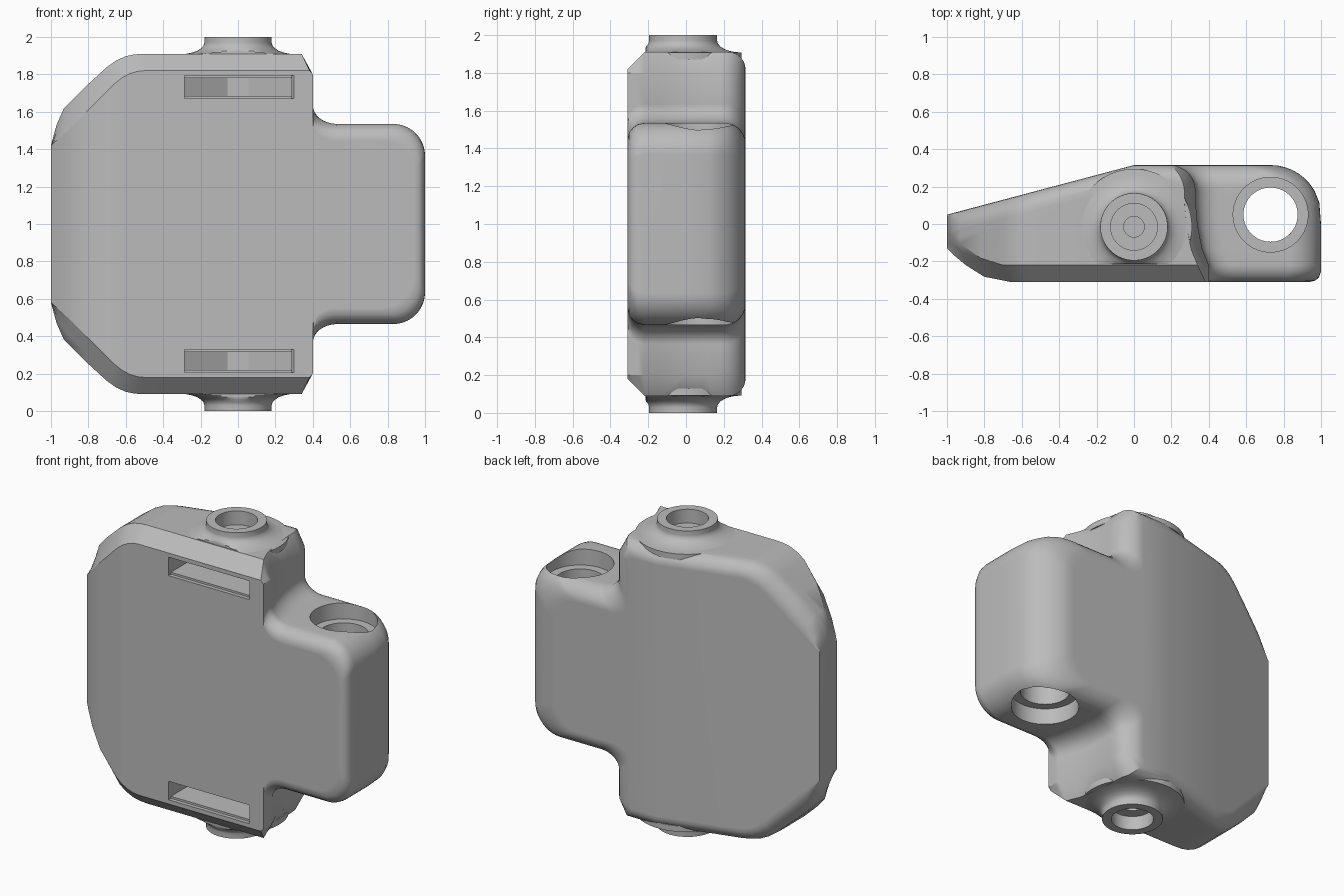
import bpy, bmesh
from math import sin, cos, pi, sqrt

cube = bpy.data.objects.get("Cube")
if cube:
    bpy.data.objects.remove(cube, do_unlink=True)

grey = bpy.data.materials.new("plain grey")
grey.use_nodes = True
grey.diffuse_color = (0.5, 0.5, 0.5, 1)
bsdf = grey.node_tree.nodes["Principled BSDF"]
bsdf.inputs["Base Color"].default_value = grey.diffuse_color
bsdf.inputs["Roughness"].default_value = 0.6


def finish(name, bm):
    bmesh.ops.remove_doubles(bm, verts=bm.verts, dist=0.0005)
    bmesh.ops.recalc_face_normals(bm, faces=bm.faces)
    me = bpy.data.meshes.new(name)
    bm.to_mesh(me)
    bm.free()
    me.materials.append(grey)
    ob = bpy.data.objects.new(name, me)
    bpy.context.collection.objects.link(ob)
    return ob


def face(bm, verts):
    bm.faces.new(verts)


def loft(bm, rings):
    """Bridge closed rings of equal length."""
    for a, b in zip(rings, rings[1:]):
        for i in range(len(a)):
            j = (i + 1) % len(a)
            face(bm, (a[i], a[j], b[j], b[i]))


def prism(name, points, z0, z1):
    bm = bmesh.new()
    rings = [[bm.verts.new((x, y, z)) for x, y in points] for z in (z0, z1)]
    loft(bm, rings)
    face(bm, rings[0])
    face(bm, rings[1])
    return finish(name, bm)


def circle(cx, cy, r, n=64):
    return [(cx + r * cos(2 * pi * i / n), cy + r * sin(2 * pi * i / n)) for i in range(n)]


def rounding(r, t):
    """Inset of a rounded edge of radius r at depth t."""
    return r - sqrt(max(0, r * r - (r - t) ** 2)) if t < r else 0


# Plan curves of the front and the sloping back
def front_y(x):
    if x > -0.7:
        return -0.31
    return -0.31 + 0.18 * ((-0.7 - x) / 0.3) ** 1.7


def back_y(x):
    return 0.315 if x > -0.001 else 0.05 + 0.265 * (x + 1)


# Left half of the outline: full size and edge inset
OUTER = [(-1, 1.42), (-.97, 1.53), (-.93, 1.62), (-.82, 1.73), (-.7, 1.84),
         (-.65, 1.875), (-.6, 1.897), (-.55, 1.907), (-.5, 1.91), (0, 1.91)]
INNER = [(-1, 1.42), (-.96, 1.455), (-.9, 1.51), (-.8, 1.61), (-.66, 1.75),
         (-.62, 1.782), (-.58, 1.803), (-.54, 1.816), (-.5, 1.82), (0, 1.82)]
KINK = len(OUTER) - 1


def outline(inset, body_x, arm_inset, end_inset):
    """Upper outline from left to right; the lower half mirrors it."""
    s = inset / 0.09
    pts = [(a[0] + (b[0] - a[0]) * s, a[1] + (b[1] - a[1]) * s) for a, b in zip(OUTER, INNER)]
    top, end, r = 1.535 - arm_inset, 1 - end_inset, 0.17
    pts += [(body_x - 0.06 * (1 - 0.7 * s), 1.91 - inset), (body_x, 1.8)]
    for i in range(9):                       # concave blend to the arm
        a = pi / 2 * i / 8
        pts.append((body_x + 0.13 * (1 - cos(a)), top + 0.1 * (1 - sin(a))))
    for i in range(11):                      # rounded arm corner
        a = pi / 2 * i / 10
        pts.append((end - r + r * sin(a), top - r + r * cos(a)))
    return pts


def ring(bm, pts, depth):
    up = [bm.verts.new((x, depth(x), z)) for x, z in pts]
    low = [bm.verts.new((x, depth(x), 2 - z)) for x, z in pts]
    return up, low


# Main housing with its side arm
bm = bmesh.new()
pairs = []
for t in (0, 0.008, 0.025, 0.055, 0.09):
    pts = outline(0.09 - t, 0.4, rounding(0.09, t), rounding(0.06, t))
    pairs.append(ring(bm, pts, lambda x: front_y(x) + t))
for t in (0.45, 0.32, 0.2, 0.14, 0.1, 0.07, 0.045, 0.025, 0.01, 0.003, 0):
    body_x = 0.365 if t > 0.4 else 0.34 if t > 0.3 else 0.33 - rounding(0.14, t)
    pts = outline(rounding(0.09, t), body_x, rounding(0.11, t), rounding(0.27, t))
    pairs.append(ring(bm, pts, lambda x: max(back_y(x) - t, front_y(x) + 0.09)))
loft(bm, [up + low[::-1] for up, low in pairs])
for up, low in (pairs[0], pairs[-1]):
    for i in range(KINK):
        face(bm, (up[i], up[i + 1], low[i + 1], low[i]))
    face(bm, up[KINK:] + low[KINK:][::-1])
housing = finish("housing", bm)


def boolean(cutter, operation):
    mod = housing.modifiers.new(cutter.name, 'BOOLEAN')
    mod.object, mod.operation, mod.solver = cutter, operation, 'EXACT'
    bpy.context.view_layer.objects.active = housing
    bpy.ops.object.modifier_apply(modifier=mod.name)
    bpy.data.objects.remove(cutter, do_unlink=True)


AXIS_Y = -0.015
for side in (1, -1):
    def height(z):
        return 1 + side * (z - 1)

    # Flared pivot boss
    bm = bmesh.new()
    rings = []
    profile = [(0.31, 1.87), (0.31, 1.908)]
    profile += [(0.31 - 0.13 * sin(a * pi / 12), 1.97 - 0.062 * cos(a * pi / 12)) for a in range(1, 7)]
    profile += [(0.18, 2)]
    for r, z in profile:
        rings.append([bm.verts.new((x, max(y, -0.215), height(z))) for x, y in circle(0, AXIS_Y, r)])
    loft(bm, rings)
    face(bm, rings[0])
    face(bm, rings[-1])
    boolean(finish("pivot_boss", bm), 'UNION')

    # Pivot bore, nut slot and arm counterbore
    boolean(prism("pivot_counterbore", circle(0, AXIS_Y, 0.125), height(1.91), height(2.1)), 'DIFFERENCE')
    boolean(prism("pivot_bore", circle(0, AXIS_Y, 0.055, 32), height(1.6), height(2.05)), 'DIFFERENCE')
    slot = [(-0.285, -0.4), (0.285, -0.4), (0.285, -0.02), (0.055, 0.13), (-0.055, 0.13), (-0.285, -0.02)]
    boolean(prism("nut_slot", slot, height(1.685), height(1.78)), 'DIFFERENCE')
    lip = [(-0.285, -0.4), (0.3, -0.4), (0.3, -0.31), (0.285, -0.285), (-0.285, -0.285)]
    boolean(prism("slot_lip", lip, height(1.672), height(1.793)), 'DIFFERENCE')
    boolean(prism("arm_counterbore", circle(0.73, 0.05, 0.2), height(1.43), height(1.7)), 'DIFFERENCE')

boolean(prism("arm_bore", circle(0.73, 0.05, 0.145), 0.2, 1.8), 'DIFFERENCE')

# Smooth roundings, crisp edges
bpy.ops.object.select_all(action='DESELECT')
housing.select_set(True)
bpy.context.view_layer.objects.active = housing
bpy.ops.object.shade_smooth_by_angle(angle=0.5)
weighted = housing.modifiers.new("weighted_normals", 'WEIGHTED_NORMAL')
weighted.keep_sharp = True
